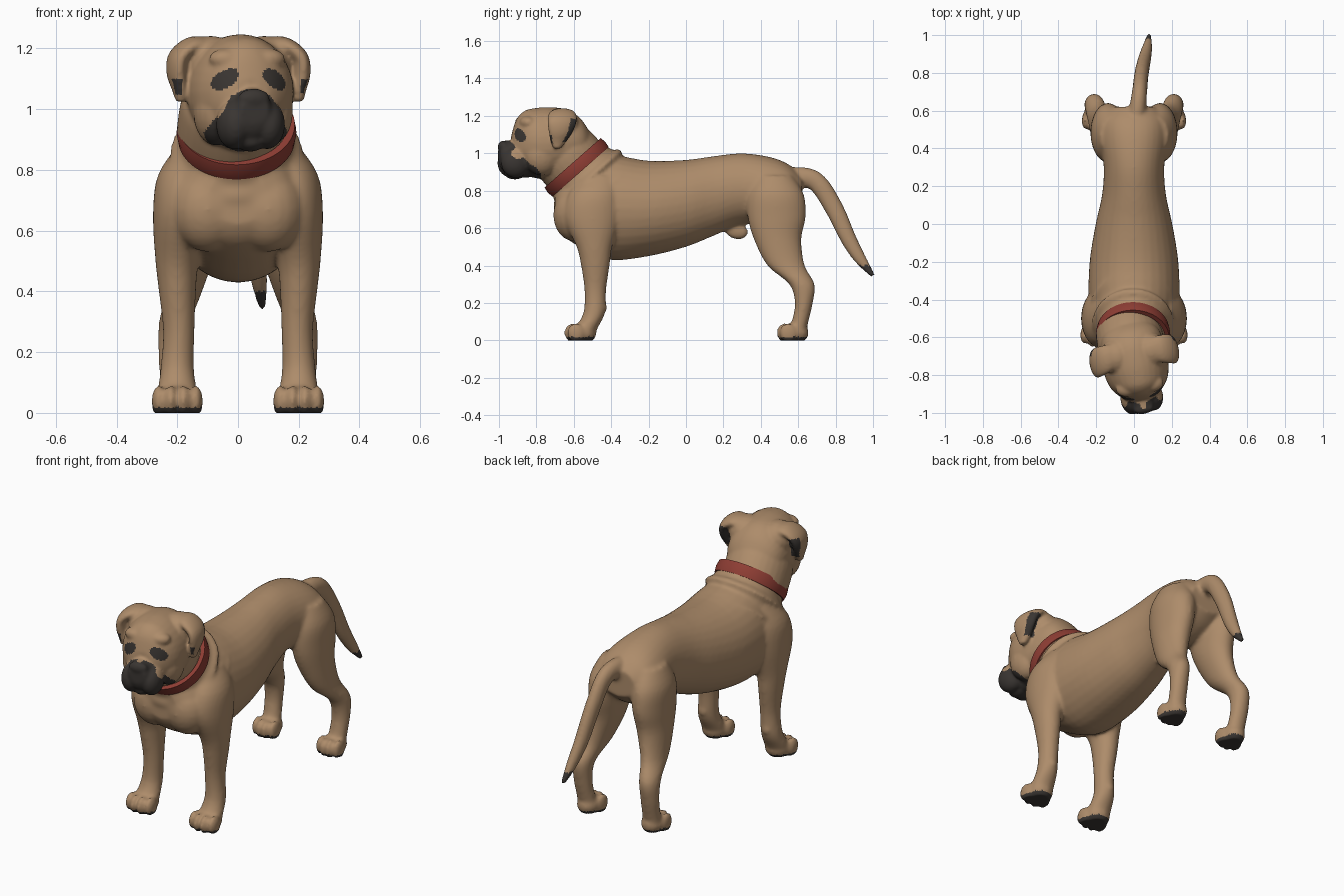
import bpy
import bmesh
from math import sin, cos, tau, radians
from mathutils import Vector, Matrix

cube = bpy.data.objects.get("Cube")
if cube:
    bpy.data.objects.remove(cube, do_unlink=True)

X, Y, Z = Vector((1, 0, 0)), Vector((0, 1, 0)), Vector((0, 0, 1))
COLLAR_CENTRE = Vector((-.005, -.585, .925))
NECK_AXIS = Vector((0, -.66, .75)).normalized()
NECK_BACK = Vector((0, .75, .66)).normalized()
HEAD_TURN = (Matrix.Translation((-.018, -.6, 0)) @ Matrix.Rotation(radians(10.5), 4, 'Z')
             @ Matrix.Translation((0, .6, 0)))


def material(name, colour):
    mat = bpy.data.materials.new(name)
    mat.use_nodes = True
    mat.diffuse_color = (*colour, 1)
    mat.node_tree.nodes["Principled BSDF"].inputs["Base Color"].default_value = (*colour, 1)
    return mat


tan = material("tan coat", (.42, .262, .145))
dark = material("dark mask", (.042, .036, .032))
red = material("red collar", (.27, .047, .034))


def refine(stations, steps=4):
    """Smooth spline through the stations, all components at once."""
    last = len(stations) - 1
    result = []
    for i in range(last):
        a, b, c, d = (stations[min(max(k, 0), last)] for k in range(i - 1, i + 3))
        for step in range(steps):
            t = step / steps
            result.append([q + t / 2 * (r - p + t * (2 * p - 5 * q + 4 * r - s
                           + t * (3 * (q - r) + s - p)))
                           for p, q, r, s in zip(a, b, c, d)])
    return result + [list(stations[last])]


def bridge(bm, rings, closed=False):
    count = len(rings[0])
    for k in range(len(rings) if closed else len(rings) - 1):
        one, two = rings[k], rings[(k + 1) % len(rings)]
        for i in range(count):
            j = (i + 1) % count
            bm.faces.new((one[i], one[j], two[j], two[i]))


def loft(bm, stations, u=X, v=None, side=1):
    """Closed tube through (x, y, z, u radius, v radius) stations."""
    rows = refine(stations)
    centres = [Vector((r[0] * side, r[1], r[2])) for r in rows]
    rings = []
    for k, row in enumerate(rows):
        tangent = centres[min(k + 1, len(rows) - 1)] - centres[max(k - 1, 0)]
        across = v or tangent.cross(u).normalized()
        ring = []
        for i in range(32):
            a = tau * i / 32
            offset = u * cos(a) * max(row[3], .005) + across * sin(a) * max(row[4], .005)
            ring.append(bm.verts.new(centres[k] + offset))
        rings.append(ring)
    bridge(bm, rings)
    bm.faces.new(rings[0])
    bm.faces.new(rings[-1])


def blob(bm, centre, radii, tilt=0):
    matrix = (Matrix.Translation(centre) @ Matrix.Rotation(radians(tilt), 4, 'X')
              @ Matrix.Diagonal((*radii, 1)))
    bmesh.ops.create_uvsphere(bm, u_segments=20, v_segments=12, radius=1, matrix=matrix)


def hoop(bm, shift, wide, deep, section):
    """Ring around the neck; section holds (outward, along) offsets."""
    rings = []
    for i in range(64):
        a = tau * i / 64
        rings.append([bm.verts.new(COLLAR_CENTRE + NECK_AXIS * (shift + along)
                      + X * cos(a) * (wide + out) + NECK_BACK * sin(a) * (deep + out))
                      for out, along in section])
    bridge(bm, rings, closed=True)


def neck(rows):
    return [(*(COLLAR_CENTRE + NECK_AXIS * t), wide, deep) for t, wide, deep in rows]


def profile(rows):
    """Stations from (y, top, bottom, half width)."""
    return [(0, y, (top + low) / 2, wide, (top - low) / 2) for y, top, low, wide in rows]


def make_object(name, bm, mats):
    bmesh.ops.recalc_face_normals(bm, faces=bm.faces)
    mesh = bpy.data.meshes.new(name)
    bm.to_mesh(mesh)
    bm.free()
    obj = bpy.data.objects.new(name, mesh)
    bpy.context.collection.objects.link(obj)
    for mat in mats:
        mesh.materials.append(mat)
    return obj


def sculpt(name, bm, voxel, is_dark):
    """Fuse the overlapping forms into one skin, then colour faces by rule."""
    obj = make_object(name, bm, ())
    fuse = obj.modifiers.new("fuse", 'REMESH')
    fuse.mode = 'VOXEL'
    fuse.voxel_size = voxel
    soften = obj.modifiers.new("soften", 'SMOOTH')
    soften.factor = .5
    soften.iterations = 9
    graph = bpy.context.evaluated_depsgraph_get()
    skin = bpy.data.meshes.new_from_object(obj.evaluated_get(graph))
    obj.modifiers.clear()
    obj.data = skin
    skin.materials.clear()
    skin.materials.append(tan)
    skin.materials.append(dark)
    for vert in skin.vertices:
        vert.co.z = max(vert.co.z, 0)
    for face in skin.polygons:
        face.use_smooth = True
        face.material_index = int(is_dark(face.center, face.normal))
    return obj


# Torso
bm = bmesh.new()
loft(bm, profile([
    (-.7, .8, .62, .1), (-.66, .86, .56, .17), (-.55, .95, .49, .22), (-.4, .99, .43, .24),
    (-.2, .96, .45, .235), (0, .965, .5, .203), (.15, .985, .56, .17), (.3, 1, .62, .16),
    (.45, .98, .62, .18), (.55, .94, .66, .17), (.62, .88, .72, .11)]), v=Z)
loft(bm, neck([(-.3, .2, .25), (-.1, .2, .222), (-.04, .185, .2), (.02, .175, .185)]),
     v=NECK_BACK)

# Loose skin folds behind the collar
for shift, wide, deep in ((-.09, .2, .222), (-.19, .215, .25)):
    hoop(bm, shift, wide, deep, ((.02, 0), (0, .024), (-.02, 0), (0, -.024)))

# Tail and sheath
loft(bm, [(.01, .54, .86, .05, .06), (.02, .62, .872, .045, .055), (.03, .705, .84, .04, .052),
          (.04, .795, .7, .038, .05), (.055, .87, .54, .035, .043),
          (.07, .935, .43, .027, .032), (.08, 1.002, .343, .012, .012)])
blob(bm, (0, .27, .585), (.03, .065, .045), -15)

for s in (1, -1):
    # Shoulder, chest muscle and front leg
    loft(bm, [(.13, -.46, .88, .07, .1), (.175, -.49, .78, .09, .14), (.185, -.5, .65, .095, .15),
              (.2, -.49, .5, .072, .095), (.2, -.485, .41, .062, .078),
              (.195, -.485, .27, .052, .058), (.2, -.49, .15, .055, .058),
              (.2, -.53, .07, .065, .06), (.2, -.55, .03, .065, .06)], v=Y, side=s)
    blob(bm, (s * .1, -.6, .67), (.12, .11, .14))
    blob(bm, (s * .2, -.44, .175), (.025, .02, .025))
    # Thigh, hock and hind leg
    loft(bm, [(.11, .47, .88, .07, .1), (.13, .48, .78, .095, .15), (.14, .485, .66, .09, .155),
              (.15, .49, .54, .08, .127), (.178, .535, .4, .06, .1), (.207, .62, .3, .053, .068),
              (.212, .63, .2, .05, .048), (.208, .61, .1, .05, .045),
              (.205, .59, .04, .055, .05)], v=Y, side=s)
    # Paws with four toes each
    for x, y, size in ((.2, -.56, 1), (.203, .575, .87)):
        blob(bm, (s * x, y + .012, .04), (.07 * size, .07, .058))
        for k in (-1.5, -.5, .5, 1.5):
            reach = .045 if abs(k) < 1 else .028
            blob(bm, (s * x + k * .041 * size, y - reach, .038), (.023 * size, .047, .054), 12)


def body_dark(c, n):
    return c.z < .02 or (c.y > .9 and c.z < .4)


sculpt("body", bm, .01, body_dark)

# Skull, neck and muzzle
bm = bmesh.new()
loft(bm, neck([(-.02, .175, .185), (.06, .177, .185), (.12, .172, .178), (.17, .15, .155)]),
     v=NECK_BACK)
loft(bm, profile([
    (-.52, 1.12, .98, .09), (-.57, 1.19, .92, .145), (-.64, 1.235, .88, .168),
    (-.74, 1.247, .86, .175), (-.82, 1.24, .87, .163), (-.87, 1.225, .89, .138),
    (-.91, 1.18, .91, .1), (-.935, 1.1, .94, .065)]), v=Z)
loft(bm, profile([
    (-.78, 1.06, .88, .09), (-.86, 1.065, .87, .085), (-.93, 1.07, .88, .075),
    (-.985, 1.065, .91, .062), (-1.005, 1.04, .95, .045)]), v=Z)
blob(bm, (0, -.985, 1.035), (.054, .027, .033))
blob(bm, (0, -.92, .895), (.05, .06, .035))

for s in (1, -1):
    # Jowl, cheek, skull corner, brow and eye
    blob(bm, (s * .056, -.925, .95), (.058, .08, .082), -15)
    blob(bm, (s * .09, -.79, .99), (.075, .1, .11))
    blob(bm, (s * .09, -.69, 1.15), (.09, .1, .092))
    blob(bm, (s * .068, -.862, 1.165), (.06, .045, .035))
    blob(bm, (s * .08, -.87, 1.1), (.034, .03, .026))
    # Folded ear hanging close to the cheek
    loft(bm, [(.09, -.68, 1.195, .06, .04), (.15, -.69, 1.208, .075, .032),
              (.2, -.7, 1.172, .08, .031), (.208, -.708, 1.12, .068, .031),
              (.2, -.718, 1.07, .047, .025), (.198, -.728, 1.025, .02, .016)], u=Y, side=s)

bm.transform(HEAD_TURN)
to_local = HEAD_TURN.inverted()


def head_dark(c, n):
    p = to_local @ c
    side = abs(p.x)
    lean = n.x if p.x > 0 else -n.x
    muzzle = (p.y < -.81 - (p.z - .9) * .85 and p.z < 1.066
              and side < .052 + (1.066 - p.z) * .62)
    eye = p.y < -.8 and ((side - .083) / .043) ** 2 + ((p.z - 1.1 + (side - .08) * .4) / .031) ** 2 < 1
    ear_back = side > .172 and 1.06 < p.z < 1.185 and -.72 < p.y and (
        p.y > -.66 or n.y > .4 or lean < -.2)
    ear_front = side > .2 and 1.05 < p.z < 1.1 and n.y < -.45
    return muzzle or eye or ear_back or ear_front


sculpt("head", bm, .0075, head_dark)

# Collar band
bm = bmesh.new()
hoop(bm, 0, .184, .192, ((-.015, -.032), (.008, -.032), (.013, 0), (.008, .032), (-.015, .032)))
collar = make_object("collar", bm, (red,))
bpy.context.view_layer.objects.active = collar
collar.select_set(True)
bpy.ops.object.shade_smooth_by_angle()
